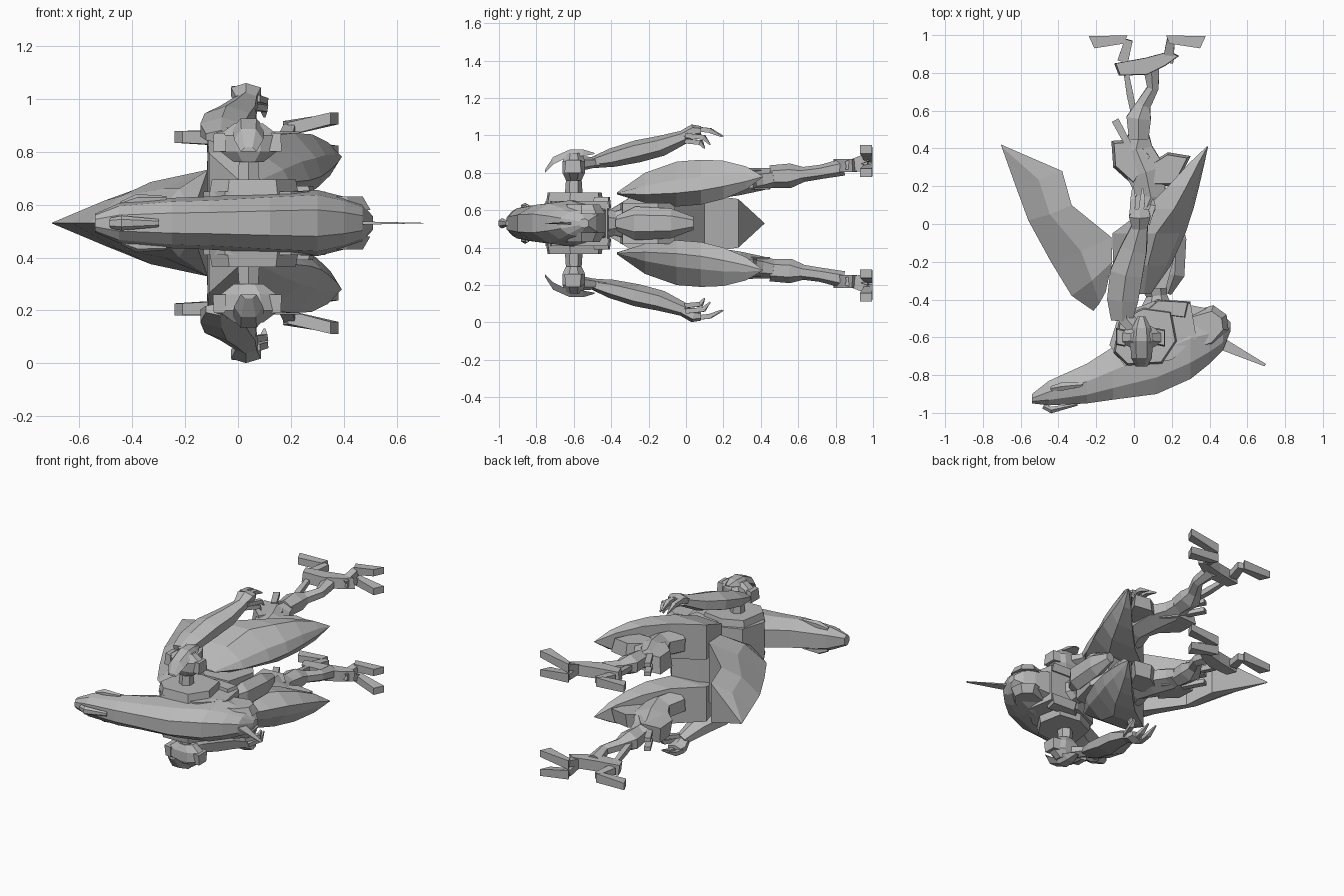
import bpy, bmesh, math
from mathutils import Vector

MID = 0.53  # height of the symmetry plane
grey = bpy.data.materials.new("grey")
grey.diffuse_color = (0.48, 0.48, 0.48, 1)


def finish(name, bm, mirror):
    bmesh.ops.recalc_face_normals(bm, faces=bm.faces)
    me = bpy.data.meshes.new(name)
    bm.to_mesh(me)
    bm.free()
    me.materials.append(grey)
    ob = bpy.data.objects.new(name, me)
    ob.location.z = MID
    bpy.context.collection.objects.link(ob)
    if mirror:
        m = ob.modifiers.new("mirror", 'MIRROR')
        m.use_axis = (False, False, True)
        m.use_mirror_merge = False
    return ob


def loft(name, rings, mirror=True):
    """Skin a list of equal-length rings and cap both ends."""
    bm = bmesh.new()
    vs = [[bm.verts.new(p) for p in r] for r in rings]
    n = len(rings[0])
    for a, b in zip(vs, vs[1:]):
        for i in range(n):
            bm.faces.new((a[i], a[(i + 1) % n], b[(i + 1) % n], b[i]))
    bm.faces.new(vs[0])
    bm.faces.new(vs[-1])
    bmesh.ops.remove_doubles(bm, verts=bm.verts, dist=0.0005)
    return finish(name, bm, mirror)


def limb(name, pts, n=6, mirror=True):
    """Faceted limb; every station is x, y, z, half width, half thickness."""
    rings = []
    for i, (x, y, z, w, h) in enumerate(pts):
        a = Vector(pts[max(i - 1, 0)][:3])
        b = Vector(pts[min(i + 1, len(pts) - 1)][:3])
        d = (b - a).normalized()
        up = Vector((0, 0, 1)) if abs(d.z) < 0.8 else Vector((0, 1, 0))
        side = d.cross(up).normalized()
        up = side.cross(d)
        ring = []
        for k in range(n):
            t = 2 * math.pi * (k + 0.5) / n
            ring.append(Vector((x, y, z)) + side * w * math.cos(t) + up * h * math.sin(t))
        rings.append(ring)
    return loft(name, rings, mirror)


def slab(name, outline, z0, z1, inset=0.85, mirror=True):
    """Plate from an x/y outline, with the upper side drawn in a little."""
    cx = sum(p[0] for p in outline) / len(outline)
    cy = sum(p[1] for p in outline) / len(outline)
    low = [(x, y, z0) for x, y in outline]
    top = [(cx + (x - cx) * inset, cy + (y - cy) * inset, z1) for x, y in outline]
    return loft(name, [low, top], mirror)


# Long curved head and back shell: x, front y, rear y, half width
shell = [(-0.54, -0.95, -0.90, 0.035), (-0.45, -0.96, -0.83, 0.075),
         (-0.25, -0.95, -0.74, 0.095), (-0.11, -0.93, -0.65, 0.10),
         (0.12, -0.90, -0.50, 0.115), (0.30, -0.82, -0.43, 0.125),
         (0.40, -0.74, -0.45, 0.10), (0.47, -0.67, -0.48, 0.07),
         (0.51, -0.57, -0.52, 0.025)]
rings = []
for x, f, r, w in shell:
    d = r - f
    half = [(f, 0.4), (f + 0.22 * d, 0.85), (f + 0.55 * d, 1.0), (r, 0.6)]
    rings.append([(x, y, w * k) for y, k in half] + [(x, y, -w * k) for y, k in half[::-1]])
loft("head_shell", rings, False)
limb("snout_ridge", [(-0.48, -0.965, 0, 0.015, 0.02), (-0.44, -0.985, 0, 0.02, 0.028),
                     (-0.30, -0.955, 0, 0.008, 0.015)], mirror=False)
limb("eye_ridge", [(-0.44, -0.87, 0.07, 0.012, 0.012), (-0.38, -0.86, 0.085, 0.025, 0.025),
                   (-0.27, -0.85, 0.09, 0.012, 0.012)])
loft("back_spike", [[(0.47, -0.60, 0.006), (0.47, -0.67, 0.006), (0.47, -0.67, -0.006), (0.47, -0.60, -0.006)],
                    [(0.70, -0.742, 0.001), (0.69, -0.753, 0.001), (0.69, -0.753, -0.001), (0.70, -0.742, -0.001)]], False)

# Chest and side plates
slab("chest", [(-0.13, -0.64), (-0.08, -0.48), (0.10, -0.41), (0.30, -0.42),
               (0.33, -0.60), (0.20, -0.72), (-0.05, -0.75)], -0.12, 0.12, 1, False)
slab("chest_plate", [(-0.11, -0.68), (-0.08, -0.50), (0.05, -0.44), (0.20, -0.46),
                     (0.23, -0.62), (0.15, -0.74), (-0.04, -0.75)], 0.10, 0.165, 0.93)
slab("back_plate", [(0.25, -0.64), (0.28, -0.47), (0.42, -0.43), (0.49, -0.48),
                    (0.50, -0.56), (0.42, -0.65), (0.33, -0.68)], 0.05, 0.10, 0.75)
slab("rib_plate", [(0.04, -0.47), (0.12, -0.40), (0.30, -0.41), (0.28, -0.50)], 0.08, 0.14)

# Waist, pelvis and central skirt leaf
limb("waist", [(0.12, -0.46, 0, 0.10, 0.10), (0.12, -0.38, 0, 0.06, 0.07),
               (0.10, -0.28, 0, 0.10, 0.10)], 8, False)
slab("pelvis", [(-0.11, -0.26), (0.0, -0.35), (0.17, -0.34), (0.22, -0.15),
                (0.15, -0.06), (-0.03, -0.09), (-0.11, -0.14)], -0.11, 0.11, 1, False)
limb("center_skirt", [(0.18, -0.37, 0, 0.02, 0.04), (0.215, -0.27, 0, 0.06, 0.09),
                      (0.225, -0.08, 0, 0.06, 0.08), (0.22, 0.04, 0, 0.03, 0.035)], mirror=False)

# Side skirt leaves: y, keel x, inner x, keel z, upper z, lower z
leaf = [(-0.37, 0.09, 0.00, 0.16, 0.165, 0.155), (-0.22, 0.195, -0.11, 0.165, 0.27, 0.11),
        (-0.05, 0.272, -0.115, 0.18, 0.33, 0.09), (0.08, 0.315, 0.06, 0.195, 0.34, 0.10),
        (0.20, 0.345, 0.18, 0.215, 0.335, 0.13), (0.32, 0.373, 0.29, 0.235, 0.305, 0.18),
        (0.41, 0.392, 0.385, 0.25, 0.253, 0.247)]
loft("side_skirt", [[(i, y, hi * 0.95 + kz * 0.05), (i * 0.4 + k * 0.6, y, hi),
                     (i * 0.08 + k * 0.92, y, kz + (hi - kz) * 0.35), (k, y, kz - (kz - lo) * 0.2),
                     (i * 0.3 + k * 0.7, y, lo), (i, y, lo)]
                    for y, k, i, kz, hi, lo in leaf])

# Broad tail blade with an outer keel: keel x, keel y, inner x, inner y, half width
tail = [(-0.215, -0.46, -0.15, -0.36, 0.10), (-0.33, -0.38, -0.115, -0.20, 0.20),
        (-0.44, -0.20, -0.12, -0.07, 0.20), (-0.56, 0.02, -0.33, 0.10, 0.155),
        (-0.63, 0.21, -0.38, 0.28, 0.13), (-0.704, 0.42, -0.698, 0.418, 0.003)]
loft("tail_blade", [[(kx, ky, 0), ((kx + ix) / 2, (ky + iy) / 2 - 0.01, w * 0.65), (ix, iy, w),
                     (ix, iy, -w), ((kx + ix) / 2, (ky + iy) / 2 - 0.01, -w * 0.65)]
                    for kx, ky, ix, iy, w in tail], False)

# Shoulders
limb("shoulder_post", [(0.04, -0.60, 0.12, 0.05, 0.05), (0.04, -0.60, 0.26, 0.04, 0.04)])
limb("shoulder_ball", [(0.04, -0.60, 0.23, 0.06, 0.045), (0.04, -0.60, 0.27, 0.115, 0.065),
                       (0.04, -0.60, 0.33, 0.125, 0.065), (0.04, -0.60, 0.375, 0.06, 0.05)], 8)
blade = [(-0.755, 0.27, 0.285), (-0.71, 0.315, 0.355), (-0.62, 0.36, 0.395),
         (-0.55, 0.36, 0.395), (-0.49, 0.37, 0.377)]
loft("shoulder_blade", [[(0.04 - w, y, a), (0.04 + w, y, a), (0.04 + w * 0.5, y, b), (0.04 - w * 0.5, y, b)]
                        for (y, a, b), w in zip(blade, (0.03, 0.055, 0.06, 0.05, 0.02))])
for x in (-0.075, 0.135):
    slab("shoulder_side_plate", [(x - 0.02, -0.64), (x + 0.03, -0.65), (x + 0.03, -0.56), (x - 0.02, -0.55)], 0.27, 0.34)

# Arms and claws
limb("upper_arm", [(0.02, -0.57, 0.32, 0.04, 0.04), (-0.04, -0.50, 0.325, 0.05, 0.03),
                   (-0.05, -0.42, 0.34, 0.06, 0.04)])
limb("forearm", [(-0.065, -0.51, 0.325, 0.065, 0.025), (-0.06, -0.40, 0.35, 0.095, 0.05),
                 (-0.04, -0.26, 0.385, 0.10, 0.06), (0.0, -0.13, 0.415, 0.08, 0.055),
                 (0.035, 0.0, 0.465, 0.045, 0.035)])
limb("hand", [(0.03, -0.02, 0.465, 0.045, 0.03), (0.03, 0.04, 0.495, 0.065, 0.035),
              (0.03, 0.08, 0.495, 0.055, 0.025)])
for x, x2, dz, end, drop in ((-0.01, -0.005, 0.505, 0.20, 0.04), (0.035, 0.045, 0.505, 0.19, 0.04),
                             (0.07, 0.10, 0.47, 0.13, 0.05), (0.05, 0.10, 0.44, 0.10, 0.04)):
    y0 = 0.05 if dz > 0.48 else 0.0
    limb("claw", [(x, y0, dz, 0.02, 0.018), (x2, (0.06 + end) / 2, dz - drop * 0.2, 0.02, 0.018),
                  (x2, end, dz - drop, 0.005, 0.005)], 4)

# Thighs and knee armour
limb("thigh", [(0.04, 0.02, 0.20, 0.08, 0.08), (0.09, 0.15, 0.21, 0.09, 0.08),
               (0.06, 0.28, 0.225, 0.12, 0.075), (0.01, 0.40, 0.235, 0.10, 0.06),
               (0.03, 0.48, 0.245, 0.06, 0.05)])
slab("thigh_plate", [(-0.12, 0.44), (-0.11, 0.30), (0.0, 0.20), (0.10, 0.36), (0.02, 0.45)], 0.18, 0.285)
slab("rear_thigh_plate", [(0.05, 0.30), (0.10, 0.20), (0.22, 0.20), (0.30, 0.36), (0.18, 0.38)], 0.19, 0.28)
for z in (0.22, 0.28):
    limb("knee_spur", [(-0.03, 0.42, z, 0.025, 0.018), (-0.10, 0.55, z, 0.028, 0.02)], 4)

# Shins with a thin forward strut and ankle crossbar
limb("shin", [(0.025, 0.45, 0.25, 0.06, 0.06), (0.025, 0.56, 0.255, 0.075, 0.065),
              (0.05, 0.63, 0.262, 0.045, 0.04), (0.10, 0.72, 0.275, 0.035, 0.038),
              (0.09, 0.84, 0.30, 0.05, 0.045)])
limb("shin_strut", [(0.0, 0.58, 0.255, 0.022, 0.022), (-0.02, 0.68, 0.27, 0.025, 0.025),
                    (-0.045, 0.82, 0.295, 0.018, 0.018)], 4)
slab("ankle_bar", [(-0.105, 0.85), (-0.08, 0.785), (0.07, 0.79), (0.17, 0.84),
                   (0.24, 0.89), (0.19, 0.915), (0.06, 0.88)], 0.275, 0.345, 0.95)

# Toes: leg joint followed by a flat tapered sole
for x0, x1, z0, z1 in ((0.17, 0.38, 0.355, 0.398), (0.17, 0.38, 0.29, 0.272), (-0.035, -0.24, 0.32, 0.328)):
    ax = 0.18 if x1 > 0 else -0.06
    limb("toe_joint", [(ax, 0.86, 0.31, 0.04, 0.03), ((ax + x0) / 2 + 0.02, 0.975, z0, 0.03, 0.03)], 4)
    s = math.copysign(0.03, x1)
    loft("toe", [[(x0 + s * 0.6, 0.955, z0 - 0.025), (x0 + s * 0.6, 0.955, z0 + 0.025),
                  (x0, 0.998, z0 + 0.03), (x0, 0.998, z0 - 0.03)],
                 [(x1 - s, 0.93, z1 - 0.025), (x1 - s, 0.93, z1 + 0.02),
                  (x1, 0.995, z1 + 0.02), (x1, 0.995, z1 - 0.025)]])
